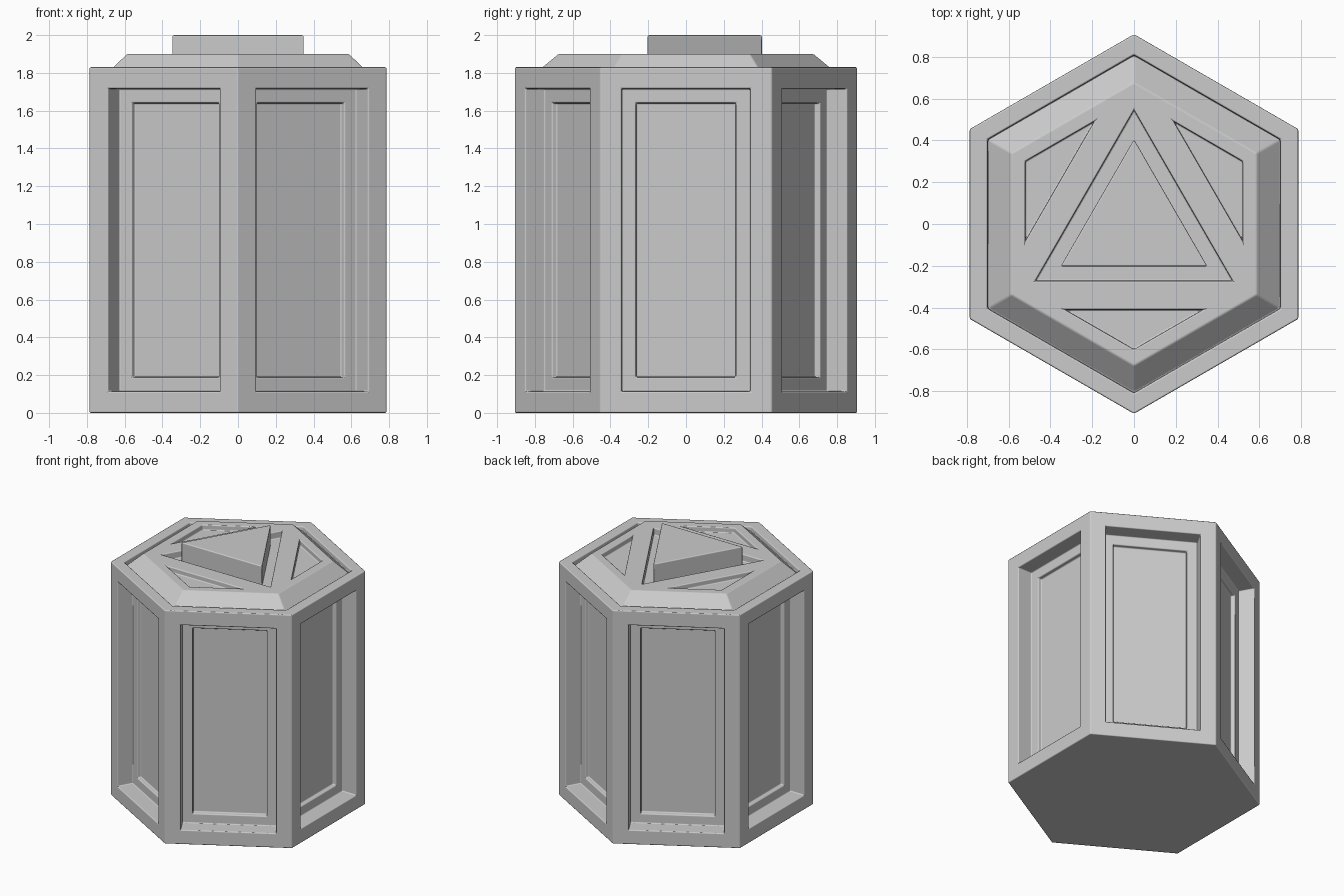
import bpy, bmesh, math

if "Cube" in bpy.data.objects:
    bpy.data.objects.remove(bpy.data.objects["Cube"])

grey = bpy.data.materials.new("plain_grey")
grey.use_nodes = True
COLOUR = (0.6, 0.6, 0.6, 1)
grey.diffuse_color = COLOUR
grey.node_tree.nodes["Principled BSDF"].inputs["Base Color"].default_value = COLOUR


def finish(bm, name):
    bmesh.ops.recalc_face_normals(bm, faces=bm.faces)
    mesh = bpy.data.meshes.new(name)
    bm.to_mesh(mesh)
    bm.free()
    mesh.materials.append(grey)
    mesh.shade_smooth()
    obj = bpy.data.objects.new(name, mesh)
    bpy.context.collection.objects.link(obj)
    return obj


def add_prism(bm, outline, low, high):
    """Vertical prism from an outline; returns its side, bottom and top faces."""
    bottom = [bm.verts.new((x, y, low)) for x, y in outline]
    top = [bm.verts.new((x, y, high)) for x, y in outline]
    n = len(outline)
    sides = [bm.faces.new((bottom[i], bottom[(i + 1) % n], top[(i + 1) % n], top[i]))
             for i in range(n)]
    return sides, bm.faces.new(bottom[::-1]), bm.faces.new(top)


def step(bm, faces, thickness, depth=0.0):
    bmesh.ops.inset_individual(bm, faces=faces, thickness=thickness, depth=depth,
                               use_even_offset=True)


def soften(obj, width):
    bevel = obj.modifiers.new("soft_edges", "BEVEL")
    bevel.width = width
    bevel.segments = 2
    bevel.limit_method = "ANGLE"
    bevel.angle_limit = math.radians(25)
    bevel.use_clamp_overlap = False
    bevel.harden_normals = True


def ring(radius, count, start):
    return [(radius * math.cos(start + i * math.tau / count),
             radius * math.sin(start + i * math.tau / count)) for i in range(count)]


def turn(points, angle):
    c, s = math.cos(angle), math.sin(angle)
    return [(x * c - y * s, x * s + y * c) for x, y in points]


# Six-sided body with stepped panels and a chamfered lid
bm = bmesh.new()
sides, base, lid = add_prism(bm, ring(0.908, 6, math.pi / 2), 0, 1.83)
bm.normal_update()
step(bm, sides, 0.113)
step(bm, sides, 0.002, -0.12)
step(bm, sides, 0.074)
step(bm, sides, 0.002, -0.03)
step(bm, [lid], 0.085)
step(bm, [lid], 0.002, -0.038)
step(bm, [lid], 0.113, 0.108)
body = finish(bm, "hexagonal_body")

# Sunken triangle and three corner pockets cut into the lid
bm = bmesh.new()
add_prism(bm, ring(0.545, 3, math.pi / 2), 1.845, 2.1)
pocket = [(-0.33, -0.41), (0, -0.6), (0.33, -0.41)]
for i in range(3):
    add_prism(bm, turn(pocket, i * math.tau / 3), 1.86, 2.1)
cutter = finish(bm, "lid_recess_cutter")
cutter.hide_render = True
cutter.hide_viewport = True
cutter.display_type = "WIRE"

cut = body.modifiers.new("lid_recesses", "BOOLEAN")
cut.operation = "DIFFERENCE"
cut.solver = "EXACT"
cut.object = cutter
soften(body, 0.008)

# Raised triangle in the middle of the lid
bm = bmesh.new()
add_prism(bm, ring(0.405, 3, math.pi / 2), 1.835, 2.0)
soften(finish(bm, "raised_triangle"), 0.008)
